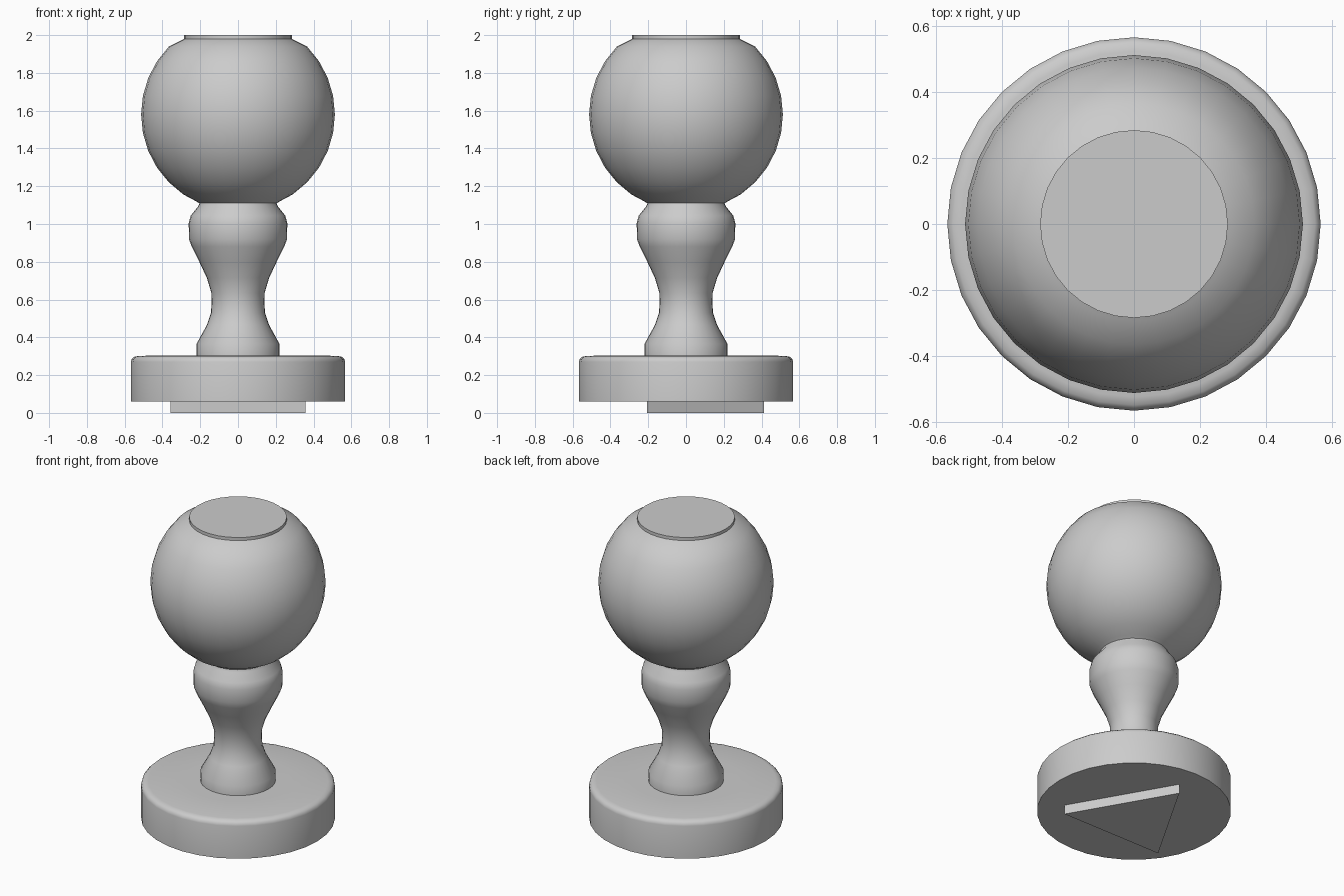
import bpy, bmesh, math

if "Cube" in bpy.data.objects:
    bpy.data.objects.remove(bpy.data.objects["Cube"])

SEGMENTS = 32


def finish(name, bm, angle):
    bmesh.ops.recalc_face_normals(bm, faces=bm.faces)
    mesh = bpy.data.meshes.new(name)
    bm.to_mesh(mesh)
    bm.free()
    obj = bpy.data.objects.new(name, mesh)
    bpy.context.collection.objects.link(obj)
    bpy.ops.object.select_all(action='DESELECT')
    obj.select_set(True)
    bpy.context.view_layer.objects.active = obj
    if angle:
        bpy.ops.object.shade_smooth_by_angle(angle=math.radians(angle))
    return obj


def ring(bm, radius, z, count, start=0.0):
    return [bm.verts.new((radius * math.cos(start + 2 * math.pi * i / count),
                          radius * math.sin(start + 2 * math.pi * i / count), z))
            for i in range(count)]


def loft(name, profile, count=SEGMENTS, start=0.0, angle=50):
    """Closed solid from (radius, z) rings, capped at both ends."""
    bm = bmesh.new()
    rings = [ring(bm, r, z, count, start) for r, z in profile]
    for low, high in zip(rings, rings[1:]):
        for i in range(count):
            j = (i + 1) % count
            bm.faces.new((low[i], low[j], high[j], high[i]))
    bm.faces.new(rings[0][::-1])
    bm.faces.new(rings[-1])
    return finish(name, bm, angle)


# Triangular die under the base, one corner pointing to the back
loft("triangle_die", [(0.412, 0.0), (0.412, 0.07)], count=3,
     start=math.pi / 2, angle=0)

# Round base with a softened upper rim
loft("base_disc", [(0.567, 0.06), (0.567, 0.27), (0.563, 0.285),
                   (0.55, 0.297), (0.525, 0.302), (0.31, 0.305)])

# Waisted stem, bulging collar, ball grip and flat top button in one turning
stem = [(0.22, 0.29), (0.22, 0.365), (0.165, 0.465), (0.143, 0.53),
        (0.14, 0.58), (0.141, 0.635), (0.165, 0.715), (0.205, 0.80),
        (0.245, 0.88), (0.26, 0.92), (0.261, 1.005), (0.25, 1.045),
        (0.21, 1.095), (0.205, 1.11), (0.225, 1.122)]
ball = []
for k in range(10):
    a = math.radians(-55.5 + k * 100 / 9)
    ball.append((0.513 * math.cos(a), 1.58 + 0.513 * math.sin(a)))
button = [(0.295, 1.975), (0.285, 1.98), (0.285, 2.0)]
loft("handle", stem + ball + button)
